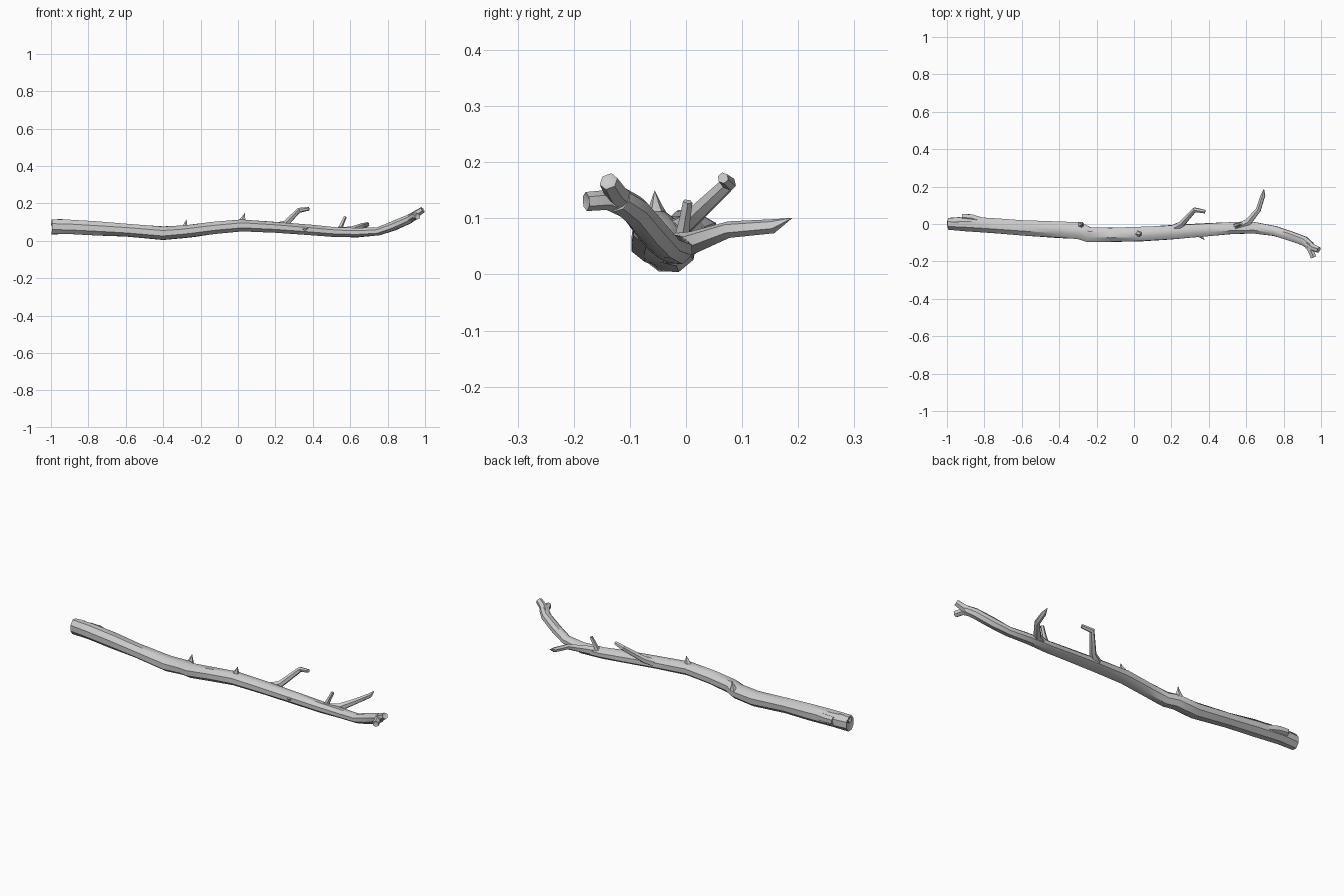
import bpy, bmesh, math, random
from mathutils import Vector

random.seed(4)


def tube(name, path, sides=8, jitter=0.0, sink=0.0):
    """Loft rings along path of (x, y, z, side radius, up radius); radius 0 closes to a point.
    sink pushes the end-cap centres inward for a hollow broken end."""
    bm = bmesh.new()
    pts = [Vector(p[:3]) for p in path]
    rings = []
    n = len(pts)
    side = None
    for i, p in enumerate(pts):
        t = Vector()
        if i > 0:
            t += (p - pts[i - 1]).normalized()
        if i < n - 1:
            t += (pts[i + 1] - p).normalized()
        t.normalize()
        if side is None:
            side = Vector((0, 0, 1)).cross(t)
            if side.length < 0.2:
                side = Vector((0, 1, 0))
        side = (side - t * side.dot(t)).normalized()
        up = t.cross(side)
        rs, ru = path[i][3], path[i][-1]
        if rs == 0:
            rings.append([bm.verts.new(p)])
            continue
        ring = []
        for k in range(sides):
            a = 2 * math.pi * (k + 0.5) / sides
            f = 1 + random.uniform(-jitter, jitter)
            ring.append(bm.verts.new(p + side * (math.cos(a) * rs * f) + up * (math.sin(a) * ru * f)))
        rings.append(ring)
    for r0, r1 in zip(rings, rings[1:]):
        for k in range(sides):
            j = (k + 1) % sides
            if len(r1) == 1:
                bm.faces.new((r0[k], r0[j], r1[0]))
            else:
                bm.faces.new((r0[k], r0[j], r1[j], r1[k]))
    # Broken end caps
    for ring, p, q in ((rings[0], pts[0], pts[1]), (rings[-1], pts[-1], pts[-2])):
        if len(ring) > 1:
            c = bm.verts.new(p + (q - p).normalized() * sink)
            for k in range(sides):
                bm.faces.new((ring[k], ring[(k + 1) % sides], c))
    bmesh.ops.recalc_face_normals(bm, faces=bm.faces)
    me = bpy.data.meshes.new(name)
    bm.to_mesh(me)
    bm.free()
    ob = bpy.data.objects.new(name, me)
    bpy.context.collection.objects.link(ob)
    bpy.ops.object.select_all(action='DESELECT')
    ob.select_set(True)
    bpy.context.view_layer.objects.active = ob
    bpy.ops.object.shade_smooth_by_angle(angle=math.radians(40))
    return ob


# Main bough, thick end to forked tip
tube("main_branch", [
    (-0.995, 0.000, 0.076, 0.034, 0.043),
    (-0.90, -0.001, 0.074, 0.042, 0.042),
    (-0.75, -0.010, 0.066, 0.043, 0.040),
    (-0.60, -0.021, 0.057, 0.043, 0.037),
    (-0.40, -0.031, 0.041, 0.046, 0.038),
    (-0.29, -0.036, 0.049, 0.050, 0.036),
    (-0.24, -0.057, 0.055, 0.044, 0.036),
    (-0.12, -0.058, 0.070, 0.041, 0.035),
    (0.02, -0.055, 0.083, 0.041, 0.035),
    (0.20, -0.044, 0.073, 0.040, 0.031),
    (0.40, -0.030, 0.057, 0.037, 0.029),
    (0.52, -0.022, 0.047, 0.035, 0.028),
    (0.64, -0.020, 0.044, 0.034, 0.026),
    (0.75, -0.037, 0.051, 0.029, 0.025),
    (0.83, -0.062, 0.080, 0.028, 0.027),
    (0.91, -0.091, 0.115, 0.027, 0.026),
    (0.945, -0.118, 0.134, 0.024, 0.023)], jitter=0.05, sink=0.012)

# Forked tip: two short broken prongs
tube("tip_prong_upper", [
    (0.91, -0.093, 0.118, 0.020),
    (0.955, -0.125, 0.145, 0.020),
    (0.988, -0.138, 0.166, 0.017)], sides=6, sink=0.008)
tube("tip_prong_lower", [
    (0.915, -0.098, 0.115, 0.019),
    (0.945, -0.140, 0.133, 0.018),
    (0.960, -0.178, 0.130, 0.017)], sides=6, sink=0.006)

# Long side twigs
tube("bent_twig", [
    (0.19, -0.035, 0.070, 0.024),
    (0.255, 0.000, 0.091, 0.018),
    (0.325, 0.076, 0.163, 0.014),
    (0.380, 0.066, 0.172, 0.010)], sides=6)
tube("long_twig", [
    (0.54, -0.025, 0.048, 0.025),
    (0.61, 0.010, 0.056, 0.021),
    (0.665, 0.076, 0.080, 0.015),
    (0.690, 0.155, 0.086, 0.013),
    (0.695, 0.190, 0.101, 0)], sides=6)

# Short stub and thorns: base, tip, base radius, tip radius
stubs = {
    "upright_stub": ((0.54, -0.010, 0.055), (0.573, 0.003, 0.130), 0.015, 0.009),
    "thorn_back": ((-0.285, -0.008, 0.060), (-0.276, -0.003, 0.116), 0.022, 0),
    "thorn_top": ((0.022, -0.052, 0.095), (0.037, -0.056, 0.150), 0.026, 0),
    "thorn_front": ((0.345, -0.050, 0.060), (0.378, -0.086, 0.070), 0.020, 0),
}
for name, (a, b, r0, r1) in stubs.items():
    mid = Vector(a).lerp(Vector(b), 0.5)
    tube(name, [(*a, r0), (*mid, (r0 + r1) * 0.45), (*b, r1)], sides=5)

# Sawn knot near the thick end
tube("end_knot", [
    (-0.80, 0.010, 0.072, 0.024),
    (-0.87, 0.032, 0.080, 0.023),
    (-0.92, 0.036, 0.082, 0.020)], sides=6, sink=0.006)
# Splintered rim at the thick end
tube("end_splinter", [
    (-0.94, 0.004, 0.092, 0.026),
    (-0.998, 0.006, 0.098, 0.017)], sides=5, sink=0.01)
